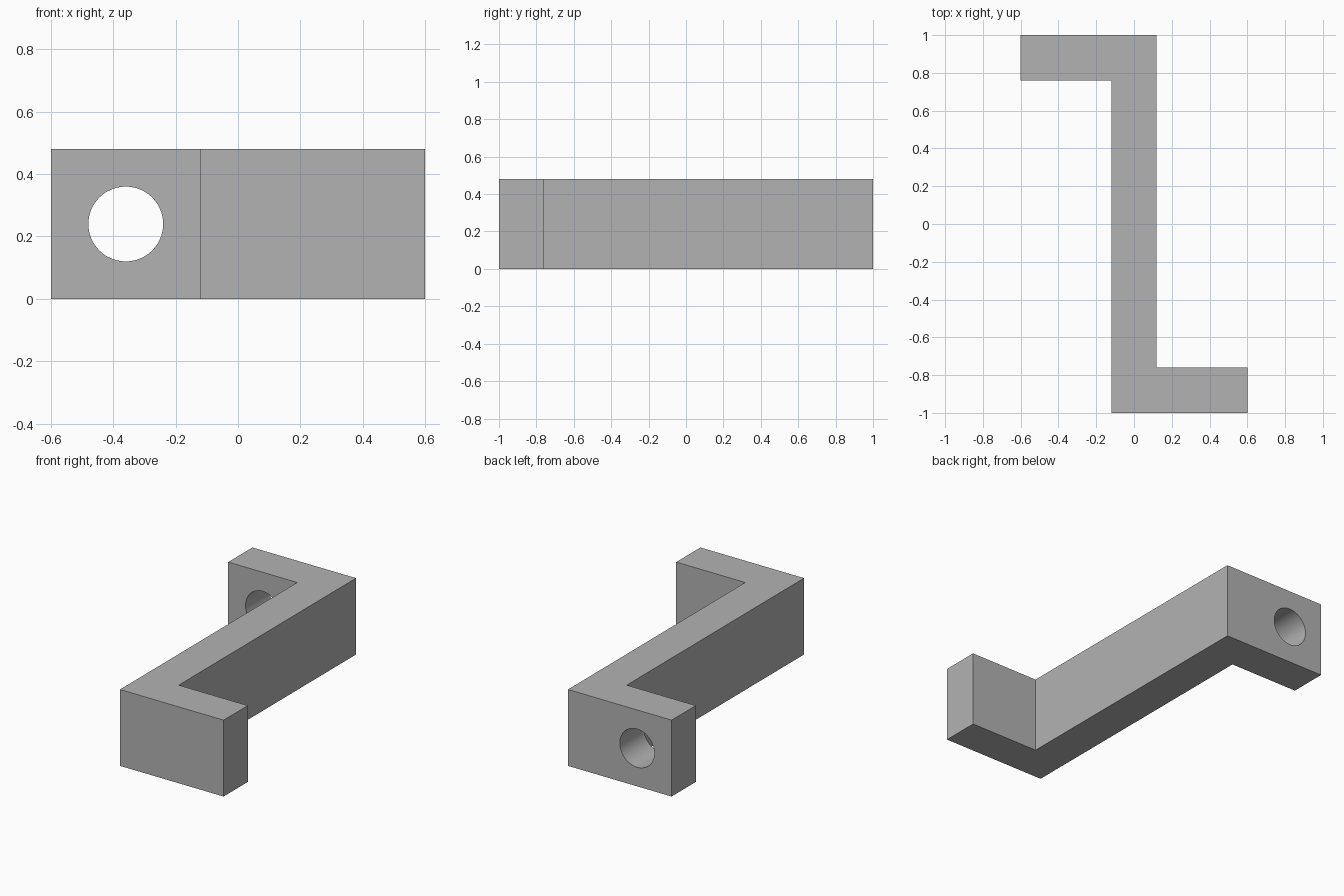
import bpy
import bmesh
import math

cube = bpy.data.objects.get("Cube")
if cube:
    bpy.data.objects.remove(cube, do_unlink=True)

HEIGHT = 0.48
WALL = 0.24
HALF = WALL / 2

grey = bpy.data.materials.new("plain grey")
grey.use_nodes = True
colour = (0.45, 0.45, 0.45, 1)
grey.diffuse_color = colour
grey.node_tree.nodes["Principled BSDF"].inputs["Base Color"].default_value = colour

# Z-shaped bracket: half the outline, repeated by a half turn, then extruded
half = [(-HALF, -1), (0.6, -1), (0.6, WALL - 1), (HALF, WALL - 1)]
outline = half + [(-x, -y) for x, y in half]
bm = bmesh.new()
base = bm.faces.new([bm.verts.new((x, y, 0)) for x, y in outline])
top = bmesh.ops.extrude_face_region(bm, geom=[base])["geom"]
bmesh.ops.translate(bm, vec=(0, 0, HEIGHT),
                    verts=[v for v in top if isinstance(v, bmesh.types.BMVert)])
bmesh.ops.recalc_face_normals(bm, faces=bm.faces)
mesh = bpy.data.meshes.new("bracket")
bm.to_mesh(mesh)
bm.free()
bracket = bpy.data.objects.new("bracket", mesh)
bpy.context.collection.objects.link(bracket)
mesh.materials.append(grey)

# Round bolt hole through the back flange
bpy.ops.mesh.primitive_cylinder_add(vertices=64, radius=0.12, depth=0.5,
                                    location=(-0.36, 1 - HALF, HEIGHT / 2),
                                    rotation=(math.pi / 2, 0, 0))
cutter = bpy.context.object
cutter.name = "hole_cutter"
cutter.data.materials.append(grey)

bpy.ops.object.select_all(action="DESELECT")
bracket.select_set(True)
bpy.context.view_layer.objects.active = bracket
cut = bracket.modifiers.new("bolt hole", "BOOLEAN")
cut.operation = "DIFFERENCE"
cut.solver = "EXACT"
cut.object = cutter
bpy.ops.object.modifier_apply(modifier=cut.name)
bpy.data.objects.remove(cutter, do_unlink=True)

# Smooth hole wall, sharp edges elsewhere
bpy.ops.object.shade_smooth_by_angle(angle=math.radians(30))
